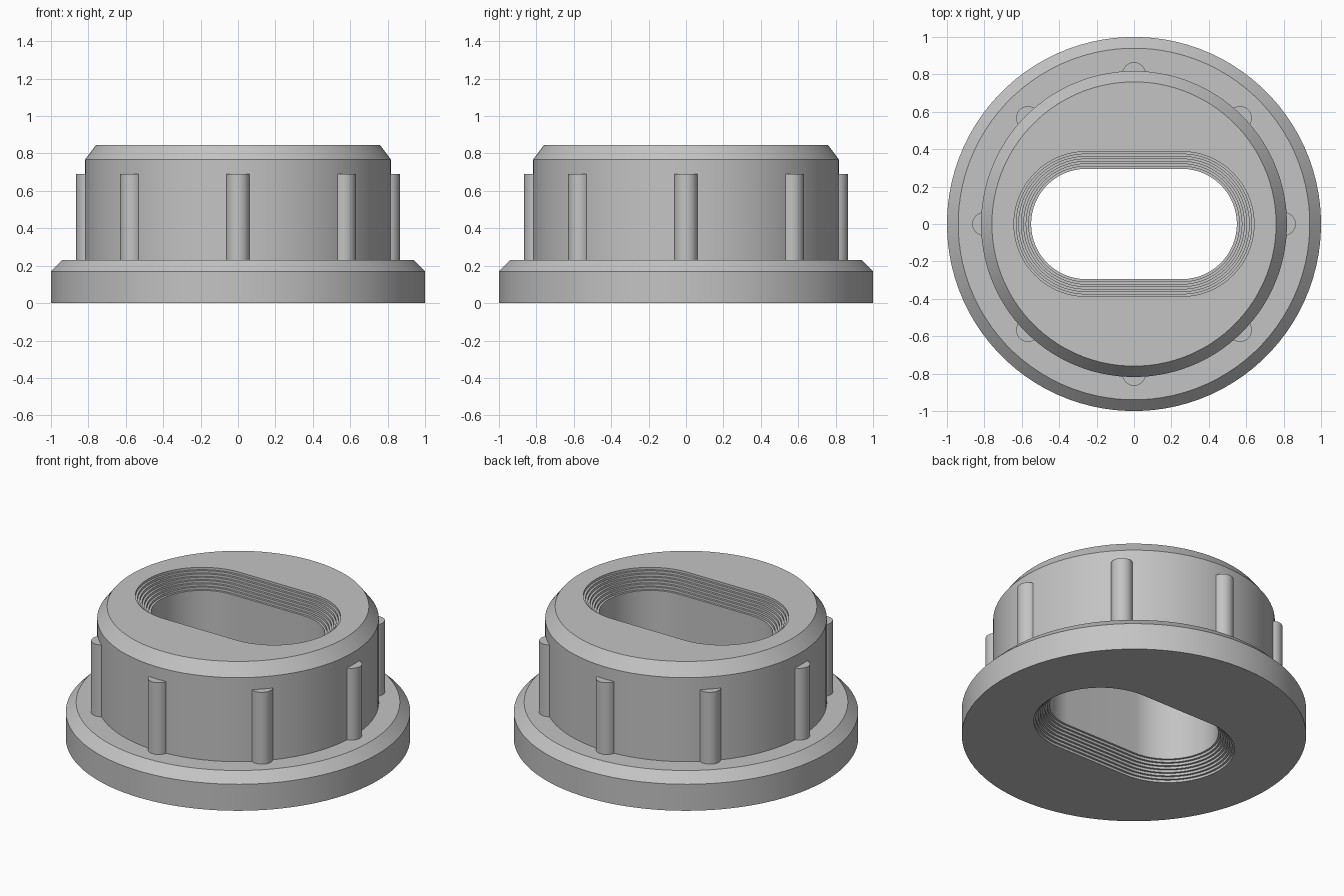
import bpy, bmesh
from math import sin, cos, pi

cube = bpy.data.objects.get("Cube")
if cube:
    bpy.data.objects.remove(cube, do_unlink=True)

HALF = 48          # points per half ring
HEIGHT = 0.845
SLOT_SHIFT = 0.255  # half length of the straight slot sides
SLOT_OUT, SLOT_IN = 0.387, 0.295
STEPS, STEP_DEPTH = 7, 0.105

grey = bpy.data.materials.new("plain grey")
grey.use_nodes = True
colour = (0.55, 0.55, 0.55, 1)
grey.diffuse_color = colour
grey.node_tree.nodes["Principled BSDF"].inputs["Base Color"].default_value = colour


def circle_ring(radius, z):
    angles = [-pi / 2 + pi * (i + 0.5) / HALF for i in range(2 * HALF)]
    return [(radius * cos(a), radius * sin(a), z) for a in angles]


def slot_ring(radius, z):
    points = []
    for side in (1, -1):
        for i in range(HALF):
            a = -pi / 2 + pi * i / (HALF - 1)
            points.append((side * (SLOT_SHIFT + radius * cos(a)),
                           side * radius * sin(a), z))
    return points


def finish(name, bm):
    bmesh.ops.recalc_face_normals(bm, faces=bm.faces)
    mesh = bpy.data.meshes.new(name)
    bm.to_mesh(mesh)
    bm.free()
    mesh.materials.append(grey)
    obj = bpy.data.objects.new(name, mesh)
    bpy.context.collection.objects.link(obj)
    bpy.ops.object.select_all(action='DESELECT')
    obj.select_set(True)
    bpy.context.view_layer.objects.active = obj
    bpy.ops.object.shade_smooth_by_angle(angle=pi / 6)
    return obj


# Flanged body: outside profile, then stepped slot down through the middle
outside = [(1, 0), (1, 0.17), (0.94, 0.23), (0.818, 0.23),
           (0.818, 0.768), (0.76, HEIGHT)]
stairs = [(SLOT_OUT, 0)]
for k in range(1, STEPS + 1):
    depth = STEP_DEPTH * k / STEPS
    stairs.append((stairs[-1][0], depth))
    stairs.append((SLOT_OUT + (SLOT_IN - SLOT_OUT) * k / STEPS, depth))

rings = [circle_ring(r, z) for r, z in outside]
rings += [slot_ring(r, HEIGHT - d) for r, d in stairs]
rings += [slot_ring(r, d) for r, d in reversed(stairs)]

bm = bmesh.new()
loops = [[bm.verts.new(p) for p in ring] for ring in rings]
for n, lower in enumerate(loops):
    upper = loops[(n + 1) % len(loops)]
    for i in range(2 * HALF):
        j = (i + 1) % (2 * HALF)
        bm.faces.new((lower[i], lower[j], upper[j], upper[i]))
finish("flanged_body", bm)

# Eight round grip ribs around the barrel
RIB_BOTTOM, RIB_TOP, RIB_RADIUS, RIB_RING = 0.23, 0.69, 0.063, 0.802
for n in range(8):
    a = n * pi / 4
    bm = bmesh.new()
    bmesh.ops.create_cone(bm, cap_ends=True, segments=32, radius1=RIB_RADIUS,
                          radius2=RIB_RADIUS, depth=RIB_TOP - RIB_BOTTOM)
    bmesh.ops.translate(bm, verts=bm.verts, vec=(
        RIB_RING * cos(a), RIB_RING * sin(a), (RIB_TOP + RIB_BOTTOM) / 2))
    finish(f"grip_rib_{n + 1}", bm)
